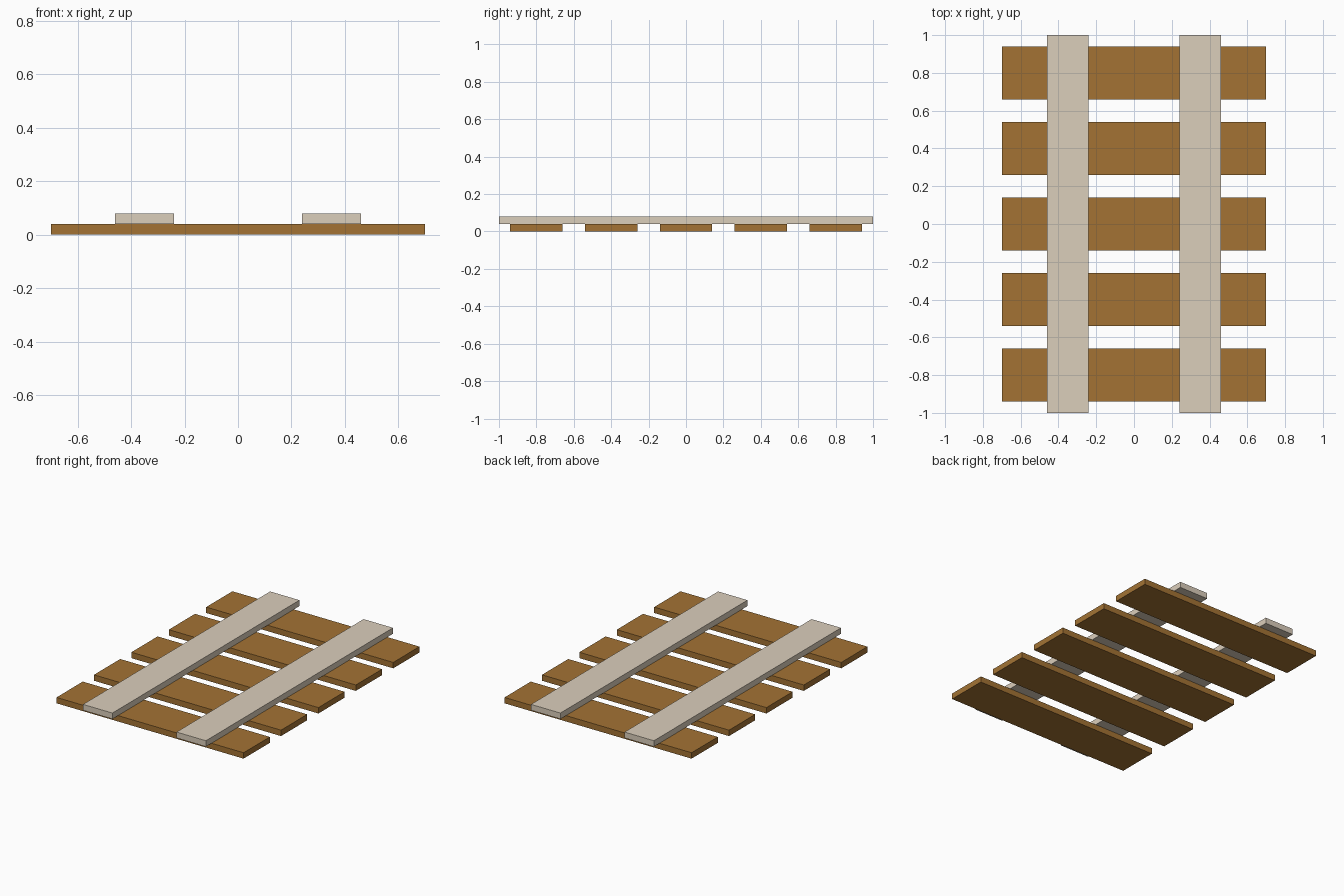
import bpy
import bmesh
from mathutils import Matrix

if "Cube" in bpy.data.objects:
    bpy.data.objects.remove(bpy.data.objects["Cube"])


def material(name, color):
    mat = bpy.data.materials.new(name)
    mat.diffuse_color = (*color, 1.0)
    mat.use_nodes = True
    mat.node_tree.nodes["Principled BSDF"].inputs["Base Color"].default_value = mat.diffuse_color
    return mat


def box(name, center, size, mat):
    bm = bmesh.new()
    bmesh.ops.create_cube(bm, size=1.0, matrix=Matrix.Diagonal((*size, 1.0)))
    mesh = bpy.data.meshes.new(name)
    bm.to_mesh(mesh)
    bm.free()
    mesh.materials.append(mat)
    obj = bpy.data.objects.new(name, mesh)
    obj.location = center
    bpy.context.collection.objects.link(obj)
    return obj


wood = material("wood", (0.367, 0.171, 0.034))
pale = material("pale_rail", (0.71, 0.62, 0.50))
THICK = 0.04

# Five evenly spaced cross planks
for i in range(5):
    box(f"cross_plank_{i + 1}", (0, (i - 2) * 0.4, THICK / 2), (1.4, 0.28, THICK), wood)

# Two flat rails resting on the planks
for side, x in (("left", -0.35), ("right", 0.35)):
    box(f"{side}_rail", (x, 0, THICK * 1.5), (0.22, 2.0, THICK), pale)
